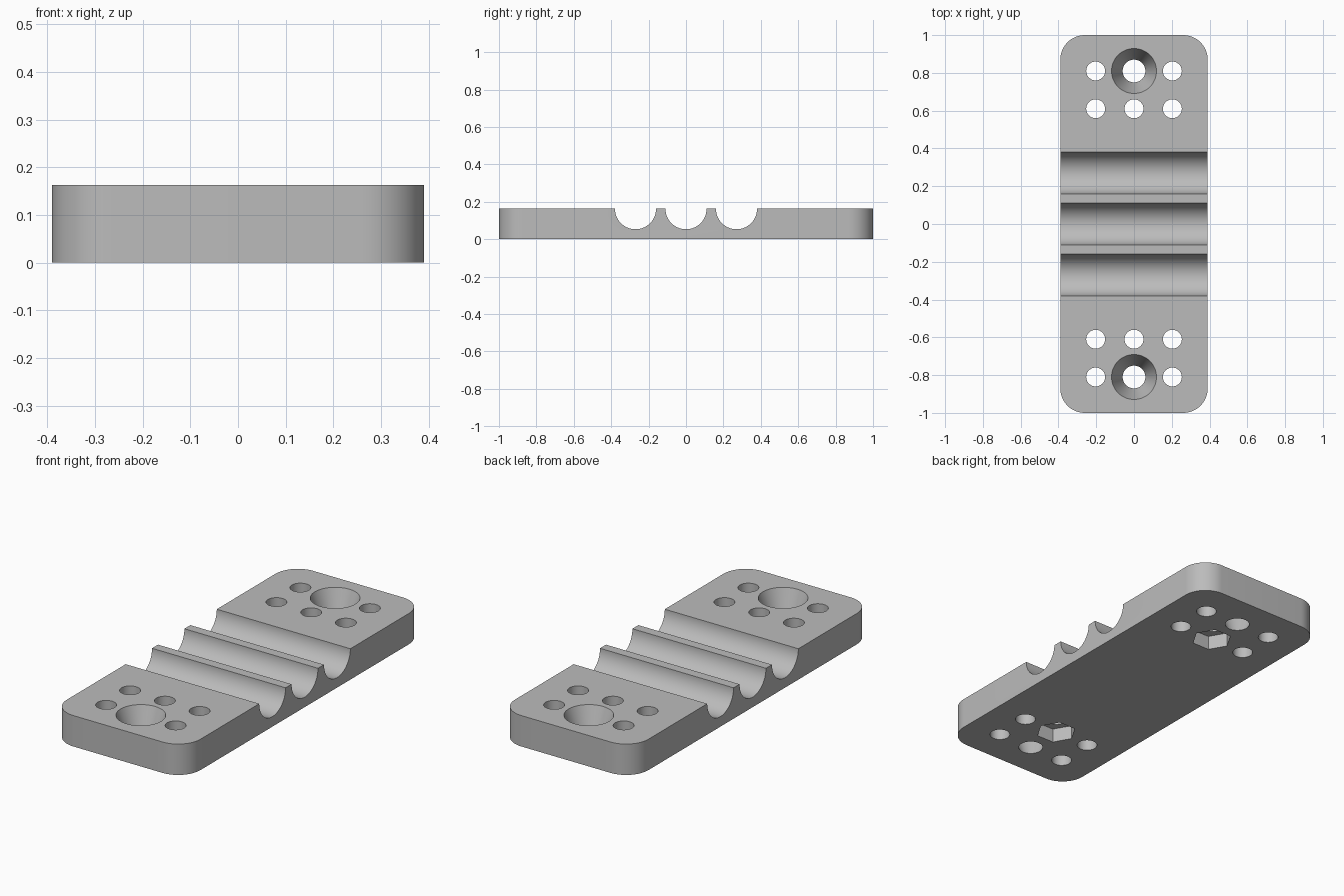
import bpy
import bmesh
import math
from mathutils import Matrix, Vector

cube = bpy.data.objects.get("Cube")
if cube:
    bpy.data.objects.remove(cube, do_unlink=True)

HALF_X, HALF_Y, HEIGHT = 0.39, 1.0, 0.163
CORNER, GROOVE_R, GROOVE_STEP = 0.13, 0.11, 0.27
HOLE_X, INNER_Y, OUTER_Y, HOLE_R = 0.203, 0.61, 0.81, 0.05
SINK_TOP, SINK_BOTTOM = 0.119, 0.06
NUT_R, NUT_DEPTH = 0.1, 0.075
OVER = 0.02

grey = bpy.data.materials.new("plain grey")
grey.use_nodes = True
grey.diffuse_color = (0.5, 0.5, 0.5, 1)
grey.node_tree.nodes["Principled BSDF"].inputs["Base Color"].default_value = (0.5, 0.5, 0.5, 1)


def finish(bm, name):
    mesh = bpy.data.meshes.new(name)
    bmesh.ops.recalc_face_normals(bm, faces=bm.faces)
    bm.to_mesh(mesh)
    bm.free()
    mesh.materials.append(grey)
    obj = bpy.data.objects.new(name, mesh)
    bpy.context.collection.objects.link(obj)
    return obj


def drill(bm, x, y, low, high, r_low, r_high, sides=48):
    """Upright cylinder or cone between two heights."""
    bmesh.ops.create_cone(bm, cap_ends=True, segments=sides, radius1=r_low,
                          radius2=r_high, depth=high - low,
                          matrix=Matrix.Translation((x, y, (low + high) / 2)))


# Plate with rounded corners
bm = bmesh.new()
outline = []
steps = 16
for quarter, (sx, sy) in enumerate([(1, 1), (-1, 1), (-1, -1), (1, -1)]):
    centre = Vector((sx * (HALF_X - CORNER), sy * (HALF_Y - CORNER), 0))
    for i in range(steps + 1):
        a = (quarter + i / steps) * math.pi / 2
        outline.append(bm.verts.new(centre + CORNER * Vector((math.cos(a), math.sin(a), 0))))
base = bm.faces.new(outline)
top = bmesh.ops.extrude_face_region(bm, geom=[base])
bmesh.ops.translate(bm, vec=(0, 0, HEIGHT),
                    verts=[g for g in top["geom"] if isinstance(g, bmesh.types.BMVert)])
plate = finish(bm, "mounting_plate")

# Three half-round grooves across the top
bm = bmesh.new()
for k in (-1, 0, 1):
    bmesh.ops.create_cone(bm, cap_ends=True, segments=96, radius1=GROOVE_R,
                          radius2=GROOVE_R, depth=HALF_X * 2 + 0.1,
                          matrix=Matrix.Translation((0, k * GROOVE_STEP, HEIGHT))
                          @ Matrix.Rotation(math.pi / 2, 4, "Y"))
cutters = [finish(bm, "groove_cutter")]

# Screw holes and tapered centre holes at both ends
bm = bmesh.new()
slope = (SINK_TOP - SINK_BOTTOM) / HEIGHT * OVER
for end in (-1, 1):
    for x in (-HOLE_X, 0, HOLE_X):
        drill(bm, x, end * INNER_Y, -OVER, HEIGHT + OVER, HOLE_R, HOLE_R)
        if x:
            drill(bm, x, end * OUTER_Y, -OVER, HEIGHT + OVER, HOLE_R, HOLE_R)
    drill(bm, 0, end * OUTER_Y, -OVER, HEIGHT + OVER,
          SINK_BOTTOM - slope, SINK_TOP + slope, 64)
cutters.append(finish(bm, "hole_cutter"))

# Hexagonal nut pockets underneath, points along x
bm = bmesh.new()
for end in (-1, 1):
    bmesh.ops.create_cone(bm, cap_ends=True, segments=6, radius1=NUT_R, radius2=NUT_R,
                          depth=NUT_DEPTH + OVER,
                          matrix=Matrix.Translation((0, end * INNER_Y, (NUT_DEPTH - OVER) / 2))
                          @ Matrix.Rotation(math.pi / 2, 4, "Z"))
cutters.append(finish(bm, "nut_pocket_cutter"))

# Cut the plate, then drop the cutters
bpy.ops.object.select_all(action="DESELECT")
bpy.context.view_layer.objects.active = plate
plate.select_set(True)
for cutter in cutters:
    cutter.hide_render = True
    mod = plate.modifiers.new(cutter.name, "BOOLEAN")
    mod.operation = "DIFFERENCE"
    mod.solver = "EXACT"
    mod.object = cutter
    bpy.ops.object.modifier_apply(modifier=mod.name)
    bpy.data.objects.remove(cutter, do_unlink=True)

bpy.ops.object.shade_smooth_by_angle(angle=math.radians(30))
